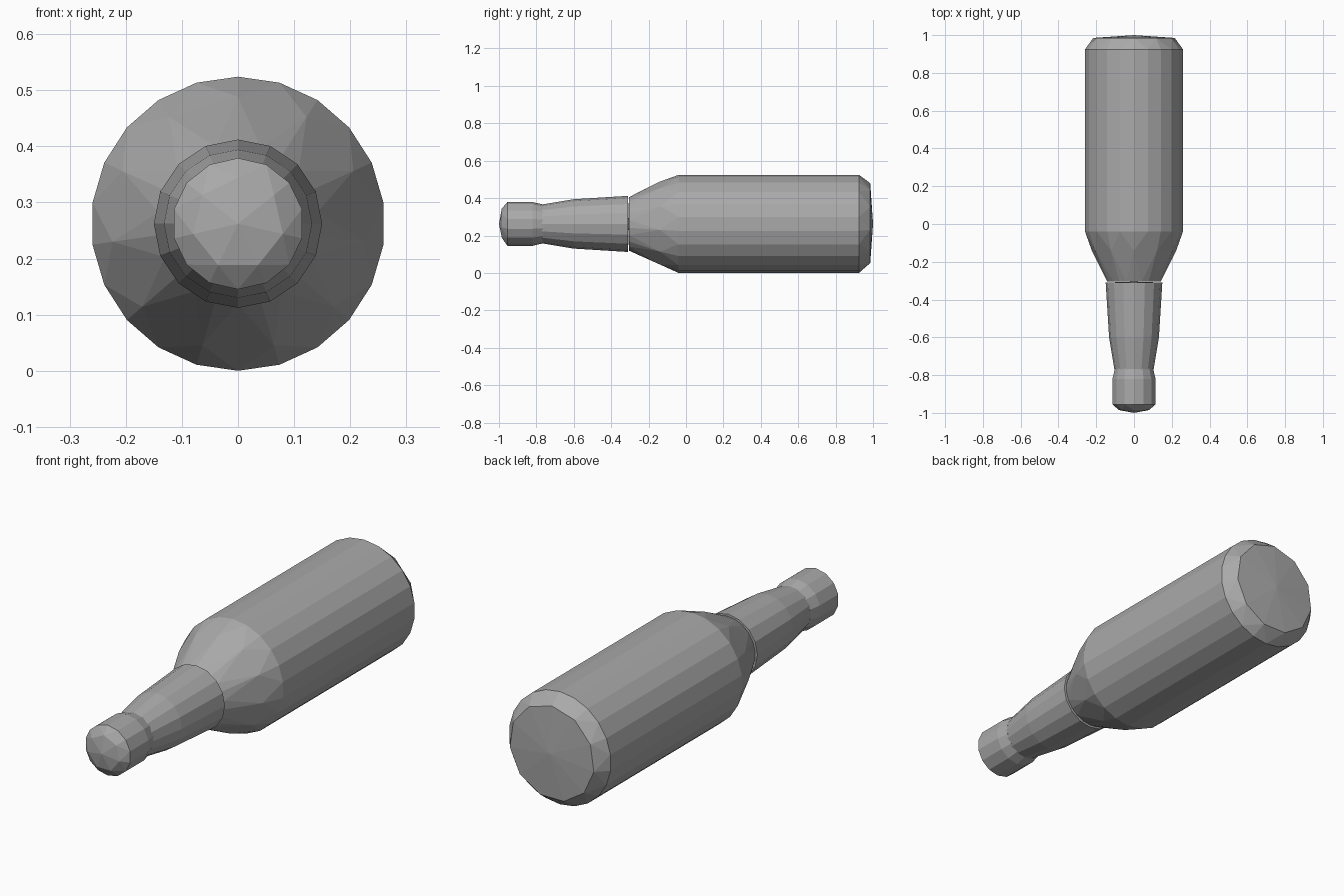
import bpy, bmesh
from math import cos, sin, tau

cube = bpy.data.objects.get("Cube")
if cube:
    bpy.data.objects.remove(cube, do_unlink=True)

AXIS_Z = 0.262

grey = bpy.data.materials.new("plain grey")
grey.use_nodes = True
colour = (0.4, 0.4, 0.4, 1)
grey.diffuse_color = colour
grey.node_tree.nodes["Principled BSDF"].inputs["Base Color"].default_value = colour


def add_ring(bm, y, radius, sides):
    angles = [tau * i / sides for i in range(sides)]
    return [bm.verts.new((radius * sin(a), y, AXIS_Z + radius * cos(a))) for a in angles]


def bridge(bm, a, b):
    """Join two rings, with quads for equal counts and triangles otherwise."""
    na, nb = len(a), len(b)
    if na == nb:
        for i in range(na):
            j = (i + 1) % na
            bm.faces.new((a[i], a[j], b[j], b[i]))
        return
    i = j = 0
    while i < na or j < nb:
        if j >= nb or (i < na and (i + 0.5) * nb <= (j + 0.5) * na):
            bm.faces.new((a[i], a[(i + 1) % na], b[j % nb]))
            i += 1
        else:
            bm.faces.new((a[i % na], b[(j + 1) % nb], b[j]))
            j += 1


def lathe(name, profile, front=None, back=None):
    """Faceted part around the y axis; profile rows are y, radius, sides."""
    bm = bmesh.new()
    rings = [add_ring(bm, *row) for row in profile]
    for a, b in zip(rings, rings[1:]):
        bridge(bm, a, b)
    # Close the ends with a shallow point
    for y, ring in ((front, rings[0]), (back, rings[-1])):
        if y is not None:
            tip = bm.verts.new((0, y, AXIS_Z))
            for i, v in enumerate(ring):
                bm.faces.new((v, ring[(i + 1) % len(ring)], tip))
    bmesh.ops.recalc_face_normals(bm, faces=bm.faces)
    mesh = bpy.data.meshes.new(name)
    bm.to_mesh(mesh)
    bm.free()
    mesh.materials.append(grey)
    obj = bpy.data.objects.new(name, mesh)
    bpy.context.collection.objects.link(obj)


# Wide body with faceted shoulder and bevelled base
lathe("bottle_body", [(-0.305, 0.143, 22), (-0.14, 0.226, 11), (-0.04, 0.262, 22),
                      (0.925, 0.262, 22), (0.985, 0.218, 11)], front=-0.305, back=1.0)

# Tapered neck
lathe("bottle_neck", [(-0.775, 0.103, 16), (-0.6, 0.132, 16), (-0.31, 0.15, 16)],
      front=-0.775, back=-0.305)

# Rounded cap
lathe("bottle_cap", [(-0.985, 0.082, 7), (-0.955, 0.117, 14), (-0.82, 0.117, 14),
                     (-0.765, 0.104, 14)], front=-1.0, back=-0.765)
